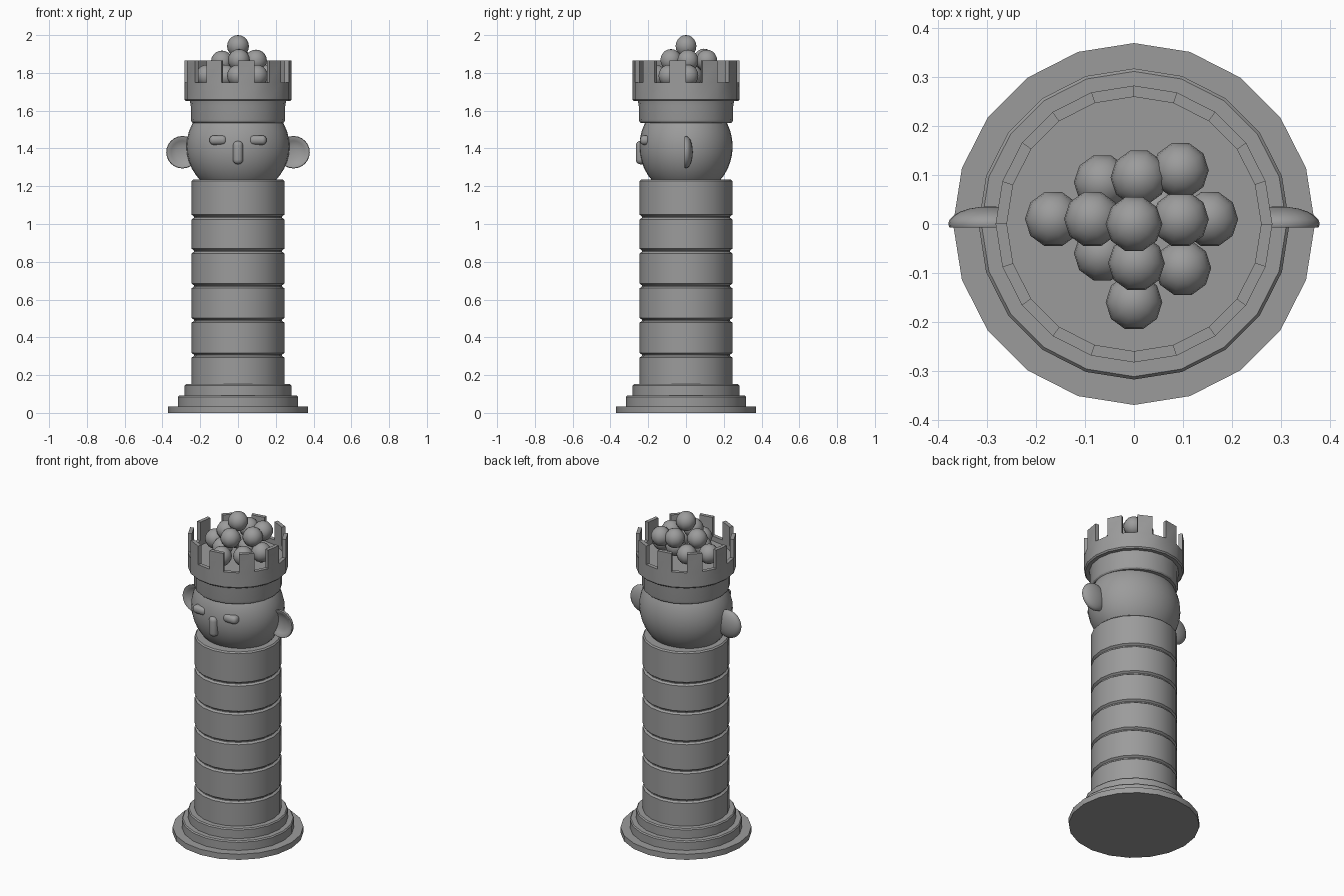
import bpy, bmesh, math
from mathutils import Matrix, Vector

if "Cube" in bpy.data.objects:
    bpy.data.objects.remove(bpy.data.objects["Cube"])

stone = bpy.data.materials.new("grey stone")
stone.diffuse_color = (0.33, 0.33, 0.33, 1)
stone.use_nodes = True
stone.node_tree.nodes["Principled BSDF"].inputs["Base Color"].default_value = stone.diffuse_color
SIDES = 20


def finish(bm, name, angle=30):
    bmesh.ops.remove_doubles(bm, verts=bm.verts, dist=1e-5)
    bmesh.ops.recalc_face_normals(bm, faces=bm.faces)
    me = bpy.data.meshes.new(name)
    bm.to_mesh(me)
    bm.free()
    ob = bpy.data.objects.new(name, me)
    bpy.context.collection.objects.link(ob)
    me.materials.append(stone)
    bpy.ops.object.select_all(action='DESELECT')
    ob.select_set(True)
    bpy.context.view_layer.objects.active = ob
    bpy.ops.object.shade_smooth_by_angle(angle=math.radians(angle))
    return ob


def lathe(profile, sides=SIDES):
    """Spin (radius, height) points round z; radius 0 closes an end."""
    bm = bmesh.new()
    vs = [bm.verts.new((r, 0, z)) for r, z in profile]
    es = [bm.edges.new(p) for p in zip(vs, vs[1:])]
    bmesh.ops.spin(bm, geom=vs + es, cent=(0, 0, 0), axis=(0, 0, 1),
                   angle=2 * math.pi, steps=sides, use_merge=True)
    return bm


# Stepped base
finish(lathe([(0, 0), (.37, 0), (.37, .035), (.318, .035), (.318, .085), (.312, .092),
              (.282, .092), (.282, .145), (.276, .152), (0, .152)]), "stepped_base")

# Column of stacked drums with grooves between them
shaft = [(0, .14), (.245, .14)]
for z in (.305, .49, .672, .857, 1.037):
    shaft += [(.245, z - .012), (.233, z - .003), (.233, z + .003), (.245, z + .012)]
shaft += [(.245, 1.228), (.238, 1.236), (0, 1.236)]
finish(lathe(shaft), "column")

# Head
bm = bmesh.new()
bmesh.ops.create_uvsphere(bm, u_segments=32, v_segments=20, radius=1,
                          matrix=Matrix.Translation((0, 0, 1.41)) @ Matrix.Diagonal((.273, .247, .262, 1)))
finish(bm, "head", 60)

# Collar under the crown
finish(lathe([(0, 1.53), (.24, 1.535), (.247, 1.542), (.25, 1.555), (.25, 1.625),
              (.256, 1.66), (0, 1.66)]), "collar")

# Crown: ring wall with floor, alternate segments raised as merlons
OUT, INN, SILL, TOP = .283, .26, 1.75, 1.865
bm = lathe([(0, 1.65), (.276, 1.65), (OUT, 1.658), (OUT, SILL), (INN, SILL), (INN, 1.72), (0, 1.72)])
bmesh.ops.remove_doubles(bm, verts=bm.verts, dist=1e-5)
bm.normal_update()
merlons = []
for f in bm.faces:
    c = f.calc_center_median()
    if abs(c.z - SILL) < 1e-4:
        k = int((math.degrees(math.atan2(c.x, c.y)) % 360) // 18)  # clockwise from the back
        if k % 2:
            merlons.append(f)
for f in bmesh.ops.extrude_discrete_faces(bm, faces=merlons)["faces"]:
    # raise each separated cap and wall it in
    low = [v.co.copy() for v in f.verts]
    for v in f.verts:
        v.co.z = TOP
    high = list(f.verts)
    base = [bm.verts.new(co) for co in low]
    for i in range(4):
        j = (i + 1) % 4
        try:
            bm.faces.new((base[i], base[j], high[j], high[i]))
        except ValueError:
            pass
# discard duplicate walls left by the extrusion
bmesh.ops.remove_doubles(bm, verts=bm.verts, dist=1e-5)
seen, extra = set(), []
for f in bm.faces:
    key = frozenset(v.index for v in f.verts)
    if key in seen:
        extra.append(f)
    seen.add(key)
bmesh.ops.delete(bm, geom=extra, context='FACES_ONLY')
finish(bm, "crown")

# Cupped ears, hollow towards the front
for side, name in ((-1, "left_ear"), (1, "right_ear")):
    R = .086
    prof = [(R * math.sin(a), .036 * math.cos(a)) for a in [i * math.pi / 12 for i in range(7)]]
    prof += [(R * .97, -.007), (R * .88, -.007), (R * .7, .004), (R * .4, .012), (0, .015)]
    bm = lathe(prof, 24)
    bmesh.ops.transform(bm, verts=bm.verts, matrix=Matrix.Translation((side * .294, 0, 1.38))
                        @ Matrix.Rotation(-math.pi / 2, 4, 'X'))
    finish(bm, name, 50)


# Rounded facial features
def pill(name, centre, half, bevel):
    bm = bmesh.new()
    bmesh.ops.create_cube(bm, size=2, matrix=Matrix.Translation(centre)
                          @ Matrix.Diagonal((*half, 1)))
    bmesh.ops.bevel(bm, geom=bm.edges[:], offset=bevel, segments=4, profile=.5, affect='EDGES')
    finish(bm, name, 50)


for side, name in ((-1, "left_eye"), (1, "right_eye")):
    pill(name, (side * .105, -.215, 1.444), (.046, .028, .025), .022)
pill("nose", (0, -.232, 1.378), (.027, .034, .062), .025)

# Heap of balls in the crown
heap = [(0, 0, 1.942),
        (-.085, .01, 1.86), (.095, .01, 1.865), (.01, .095, 1.87), (.005, -.08, 1.868),
        (.095, .11, 1.865), (-.165, .01, 1.785), (.155, .01, 1.785), (-.065, .085, 1.785),
        (-.065, -.06, 1.785), (.1, -.09, 1.785), (0, -.16, 1.785), (.05, .03, 1.785)]
for i, p in enumerate(heap):
    bm = bmesh.new()
    bmesh.ops.create_uvsphere(bm, u_segments=10, v_segments=10, radius=.058,
                              matrix=Matrix.Translation(Vector(p)) @ Matrix.Rotation(math.pi / 10, 4, 'Z'))
    finish(bm, f"ball_{i + 1}", 60)
